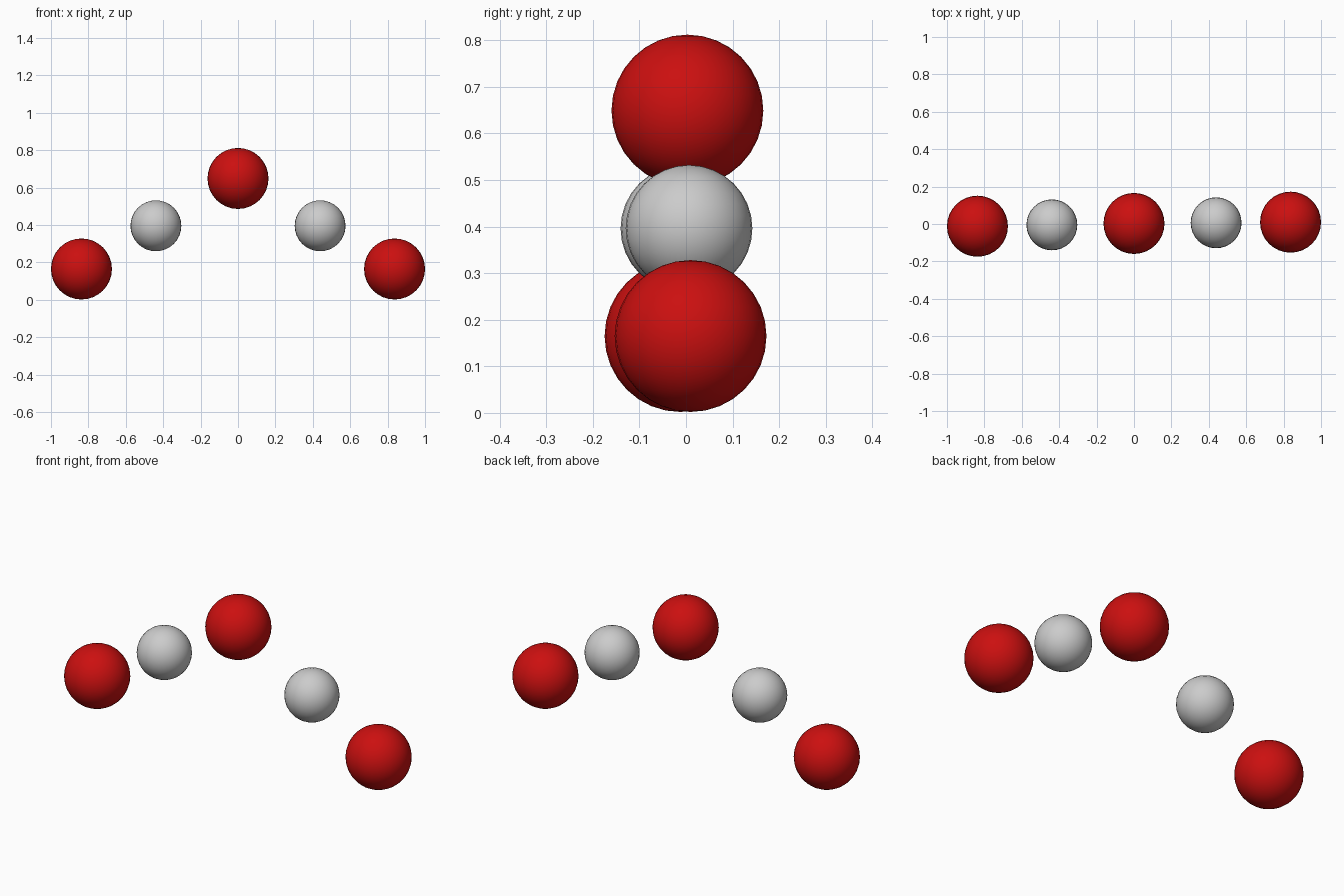
import bpy

if "Cube" in bpy.data.objects:
    bpy.data.objects.remove(bpy.data.objects["Cube"])

red = bpy.data.materials.new("red")
red.diffuse_color = (0.6, 0.005, 0.005, 1)
red.use_nodes = True
red.node_tree.nodes["Principled BSDF"].inputs["Base Color"].default_value = red.diffuse_color


def ball(name, location, radius, material=None):
    bpy.ops.mesh.primitive_uv_sphere_add(segments=32, ring_count=16,
                                         radius=radius, location=location)
    obj = bpy.context.object
    obj.name = name
    bpy.ops.object.shade_smooth()
    if material:
        obj.data.materials.append(material)


# Top red ball
ball("centre_ball", (0, 0.003, 0.649), 0.163, red)

# Grey and outer red balls on each side, on a slightly turned line
for side, s in (("left", -1), ("right", 1)):
    ball(side + "_inner_ball", (s * 0.439, s * 0.0055 + 0.001, 0.396), 0.136)
    ball(side + "_outer_ball", (s * 0.837, s * 0.0108 - 0.001, 0.165), 0.163, red)
